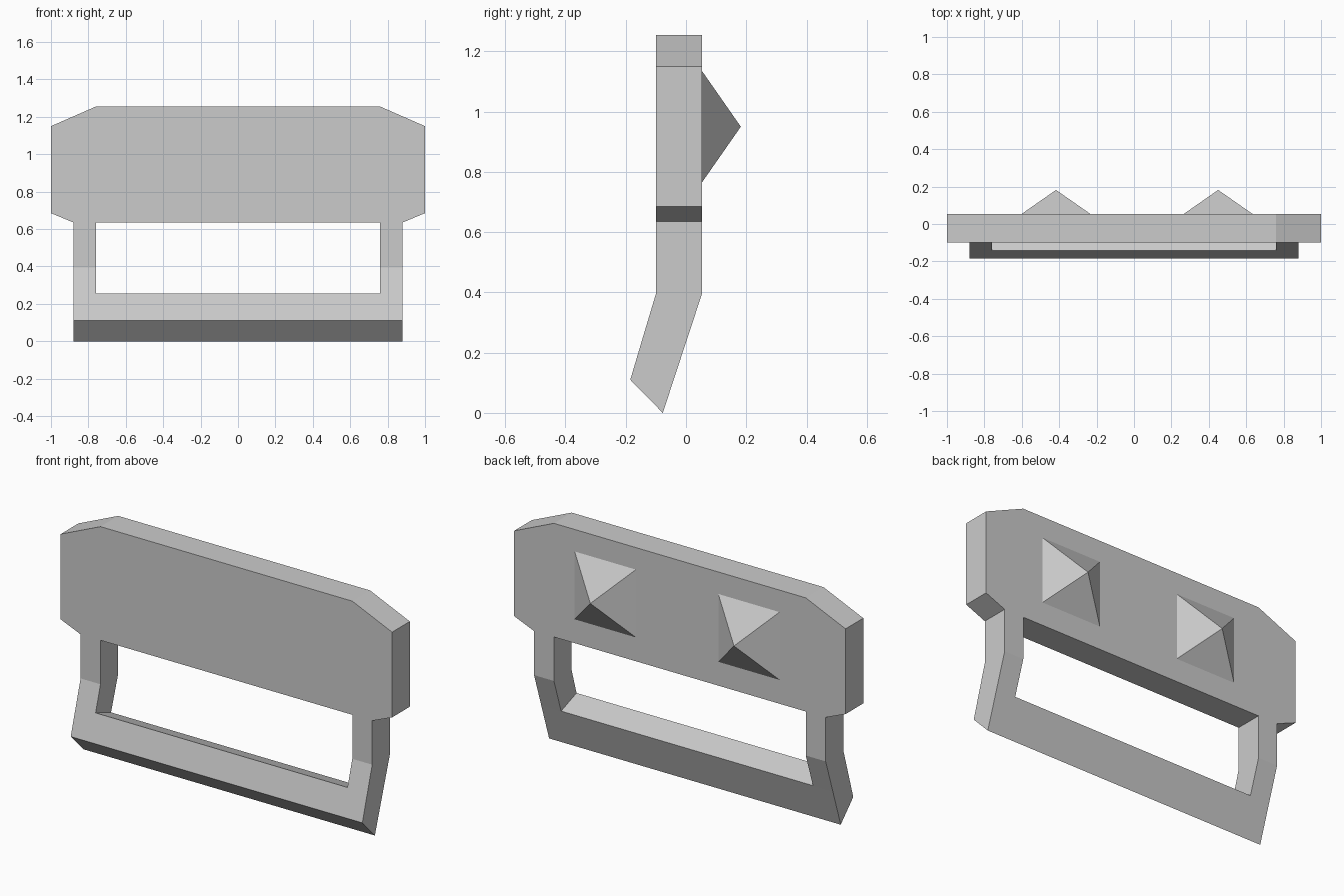
import bpy, bmesh, math
from mathutils import Matrix

if "Cube" in bpy.data.objects:
    bpy.data.objects.remove(bpy.data.objects["Cube"])

FRONT, BACK = -0.10, 0.053          # plate faces in y


def make_object(name, bm):
    bmesh.ops.recalc_face_normals(bm, faces=bm.faces)
    mesh = bpy.data.meshes.new(name)
    bm.to_mesh(mesh)
    bm.free()
    obj = bpy.data.objects.new(name, mesh)
    bpy.context.collection.objects.link(obj)
    return obj


# Levels of the profile: (front y, front z, back y, back z)
def flat(z):
    return (FRONT, z, BACK, z)


TOP, SHOULDER, HIP, WAIST, BEND = map(flat, (1.255, 1.15, 0.685, 0.635, 0.395))
SILL = (-0.142, 0.255, -0.009, 0.207)
FOOT = (-0.185, 0.11, -0.077, 0.0)

# Right half of the plate and its bent handle, as panels of (x, level)
panels = [
    [(0, TOP), (0.76, TOP), (1, SHOULDER), (1, HIP), (0.88, WAIST), (0.76, WAIST), (0, WAIST)],
    [(0.76, WAIST), (0.88, WAIST), (0.88, BEND), (0.76, BEND)],
    [(0.76, BEND), (0.88, BEND), (0.88, SILL), (0.76, SILL)],
    [(0.76, SILL), (0.88, SILL), (0.88, FOOT), (0.76, FOOT)],
    [(0, SILL), (0.76, SILL), (0.76, FOOT), (0, FOOT)],
]
bm = bmesh.new()
verts = {}


def vert(point, side):
    key = (point, side)
    if key not in verts:
        x, lv = point
        verts[key] = bm.verts.new((x, lv[2 * side], lv[2 * side + 1]))
    return verts[key]


# Front and back skins, then the rim along every open edge off the centre line
edges = {}
for panel in panels:
    for side in (0, 1):
        bm.faces.new([vert(p, side) for p in panel])
    for a, b in zip(panel, panel[1:] + panel[:1]):
        edges.setdefault(frozenset((a, b)), []).append((a, b))
for uses in edges.values():
    a, b = uses[0]
    if len(uses) == 1 and not a[0] == b[0] == 0:
        bm.faces.new([vert(a, 0), vert(b, 0), vert(b, 1), vert(a, 1)])

frame = make_object("plate_with_handle", bm)
frame.modifiers.new("Mirror", 'MIRROR').use_axis = (True, False, False)

# Square pyramid studs on the back of the plate
for name, x in (("left_stud", -0.417), ("right_stud", 0.45)):
    depth = 0.182 - BACK
    bm = bmesh.new()
    place = (Matrix.Translation((x, BACK + depth / 2, 0.95))
             @ Matrix.Rotation(-math.pi / 2, 4, 'X') @ Matrix.Rotation(math.pi / 4, 4, 'Z'))
    bmesh.ops.create_cone(bm, cap_ends=False, segments=4, radius1=0.185 * math.sqrt(2),
                          radius2=0, depth=depth, matrix=place)
    bmesh.ops.remove_doubles(bm, verts=bm.verts, dist=0.0001)
    make_object(name, bm)
